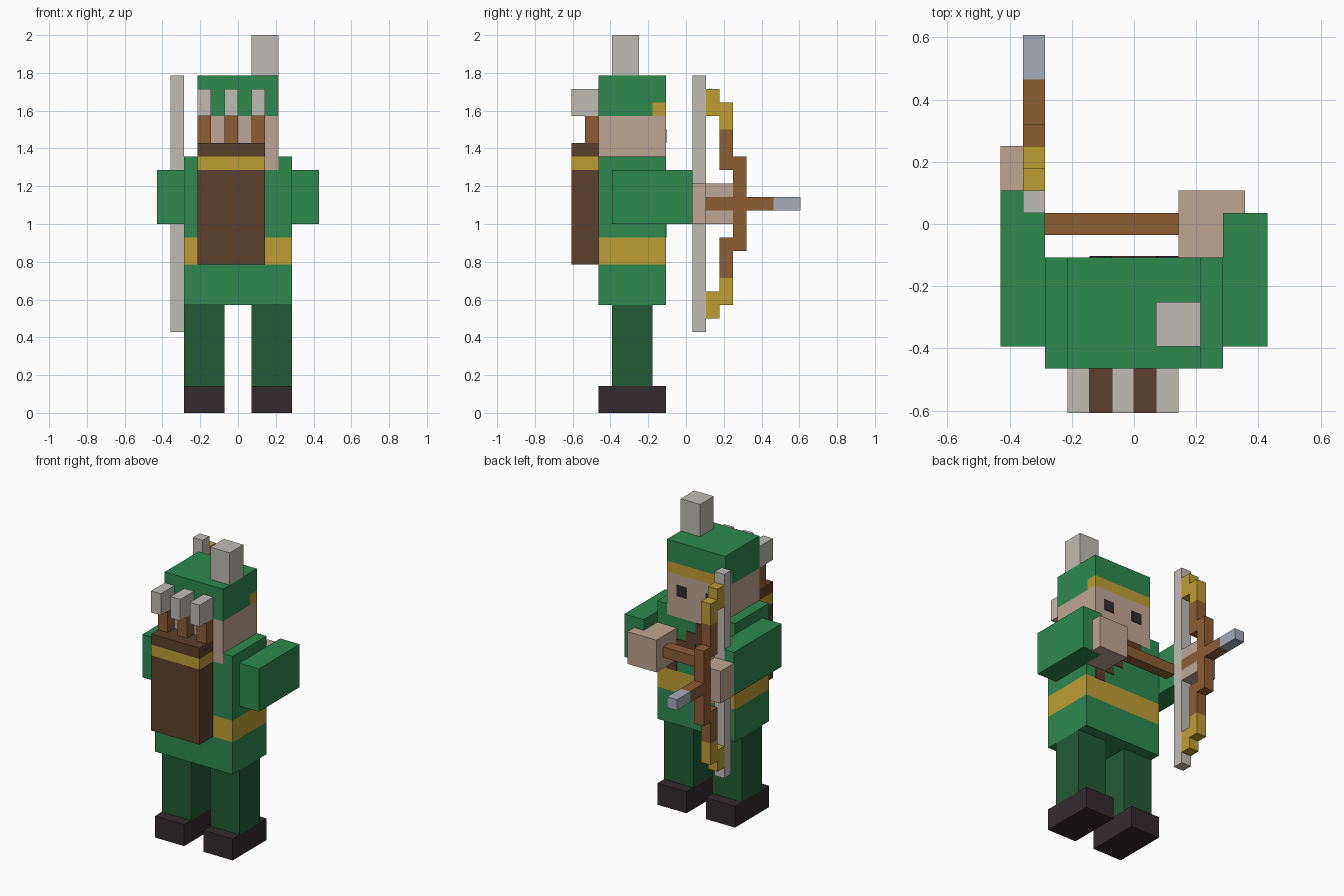
import bpy, bmesh
from mathutils import Matrix, Vector

if "Cube" in bpy.data.objects:
    bpy.data.objects.remove(bpy.data.objects["Cube"])

U = 2 / 28      # one block of the grid
THIN = 0.07     # painted plate thickness, in blocks


def linear(c):
    c /= 255
    return c / 12.92 if c <= 0.04045 else ((c + 0.055) / 1.055) ** 2.4


def material(name, hexa):
    rgba = [linear(v) for v in bytes.fromhex(hexa)] + [1.0]
    m = bpy.data.materials.new(name)
    m.use_nodes = True
    m.diffuse_color = rgba
    m.node_tree.nodes["Principled BSDF"].inputs["Base Color"].default_value = rgba
    return m


GREEN = material("tunic green", "2D8950")
FOREST = material("trouser green", "205B35")
BOOT = material("boot black", "342B2E")
GOLD = material("gold", "BF9D34")
LEATHER = material("dark leather", "5C402C")
WOOD = material("wood", "8D5D34")
SKIN = material("skin", "BFA693")
FEATHER = material("feather grey", "BFBCB4")
STEEL = material("steel", "A6ADB9")


def blocks(name, mat, *boxes, band=None):
    """Join boxes ((x0, x1), (y0, y1), (z0, z1)) in grid units.
    band = (z0, z1, material) paints a stripe round the sides."""
    bm = bmesh.new()
    for box in boxes:
        lo, hi = (Vector(p) * U for p in zip(*box))
        size = hi - lo
        bmesh.ops.create_cube(
            bm, size=1,
            matrix=Matrix.Translation((lo + hi) / 2) @ Matrix.Diagonal((*size, 1)))
    mesh = bpy.data.meshes.new(name)
    mesh.materials.append(mat)
    if band:
        z0, z1, stripe = band
        mesh.materials.append(stripe)
        for z in (z0, z1):
            bmesh.ops.bisect_plane(bm, geom=bm.verts[:] + bm.edges[:] + bm.faces[:],
                                   plane_co=(0, 0, z * U), plane_no=(0, 0, 1))
        for f in bm.faces:
            z = f.calc_center_median().z / U
            f.material_index = int(abs(f.normal.z) < 0.5 and z0 < z < z1)
    bm.normal_update()
    bm.to_mesh(mesh)
    bm.free()
    ob = bpy.data.objects.new(name, mesh)
    bpy.context.collection.objects.link(ob)
    return ob


def span(side, a, b):
    return tuple(sorted((side * a, side * b)))


BODY = (-6.5, -1.5)     # depth of torso, head and boots
FACE = (-1.5, -1.5 + THIN)

# Legs, boots, shoulders and eyes, mirrored
for side, label in ((1, "left"), (-1, "right")):
    blocks(label + "_boot", BOOT, (span(side, 1, 4), BODY, (0, 2)))
    blocks(label + "_leg", FOREST, (span(side, 1, 4), (-5.5, -2.5), (2, 8)))
    blocks(label + "_shoulder", GREEN, (span(side, 3, 4), BODY, (18, 19)))
    blocks(label + "_eye", BOOT, (span(side, 1, 2), FACE, (20, 21)))

# Torso with belt
blocks("torso", GREEN, ((-4, 4), BODY, (8, 18)), band=(11, 13, GOLD))

# Diagonal chest strap
blocks("chest_strap", LEATHER,
       *[((2 - i, 3 - i), FACE, (13 + i, min(15 + i, 18))) for i in range(5)])

# Head and hat
blocks("head", SKIN, ((-3, 3), BODY, (18, 22)))
blocks("hat", GREEN, ((-3, 3), (-6.5, -2.5), (22, 25)), ((-3, 3), (-2.5, -1.5), (23, 25)))
blocks("hat_band", GOLD, ((-3, 3), (-2.5, -1.5), (22, 23)))
blocks("hat_feather", FEATHER, ((1, 3), (-5.5, -3.5), (25, 28)))

# Quiver and spare arrows
blocks("quiver", LEATHER, ((-3, 2), (-8.5, -6.5), (11, 20)), band=(18, 19, GOLD))
for i, x in enumerate((-3, -1, 1), 1):
    blocks(f"spare_arrow_shaft_{i}", WOOD, ((x, x + 1), (-7.5, -6.5), (20, 22)))
    blocks(f"spare_arrow_fletching_{i}", FEATHER, ((x, x + 1), (-8.5, -6.5), (22, 24)))

# Arms and hands
blocks("left_arm", GREEN, ((4, 6), (-5.5, 0.5), (14, 18)))
blocks("left_hand", SKIN, ((2, 4), (-1.5, 1.5), (14, 17)), ((4, 5), (0.5, 1.5), (14, 17)))
blocks("right_arm", GREEN, ((-6, -4), (-5.5, 0.5), (14, 18)), ((-6, -5), (0.5, 1.5), (14, 18)))
blocks("right_hand", SKIN, ((-6, -5), (1.5, 3.5), (14, 17)),
       ((-5, -4), (1.5, 3.5), (14, 15)), ((-5, -4), (1.5, 3.5), (16, 17)))

# Bow: string, grip and mirrored limbs
BX = (-5, -4)
MID = 15.5


def limb(side, a, b):
    return tuple(sorted((MID + side * a, MID + side * b)))


blocks("bow_string", FEATHER, (BX, (0.5, 1.5), (6, 25)))
blocks("bow_grip", WOOD, (BX, (3.5, 4.5), limb(1, -3.5, 3.5)))
for side, label in ((1, "upper"), (-1, "lower")):
    blocks(label + "_bow_limb", WOOD, (BX, (2.5, 3.5), limb(side, 2.5, 5.5)))
    blocks(label + "_bow_tip", GOLD, (BX, (2.5, 3.5), limb(side, 5.5, 7.5)),
           (BX, (1.5, 2.5), limb(side, 6.5, 8.5)))

# Nocked arrow and the bar running to the drawing hand
blocks("arrow_shaft", WOOD, (BX, (1.5, 3.5), (15, 16)), (BX, (4.5, 6.5), (15, 16)))
blocks("arrow_head", STEEL, (BX, (6.5, 8.5), (15, 16)))
blocks("draw_bar", WOOD, ((-4, 2), (-0.5, 0.5), (15, 16)))
